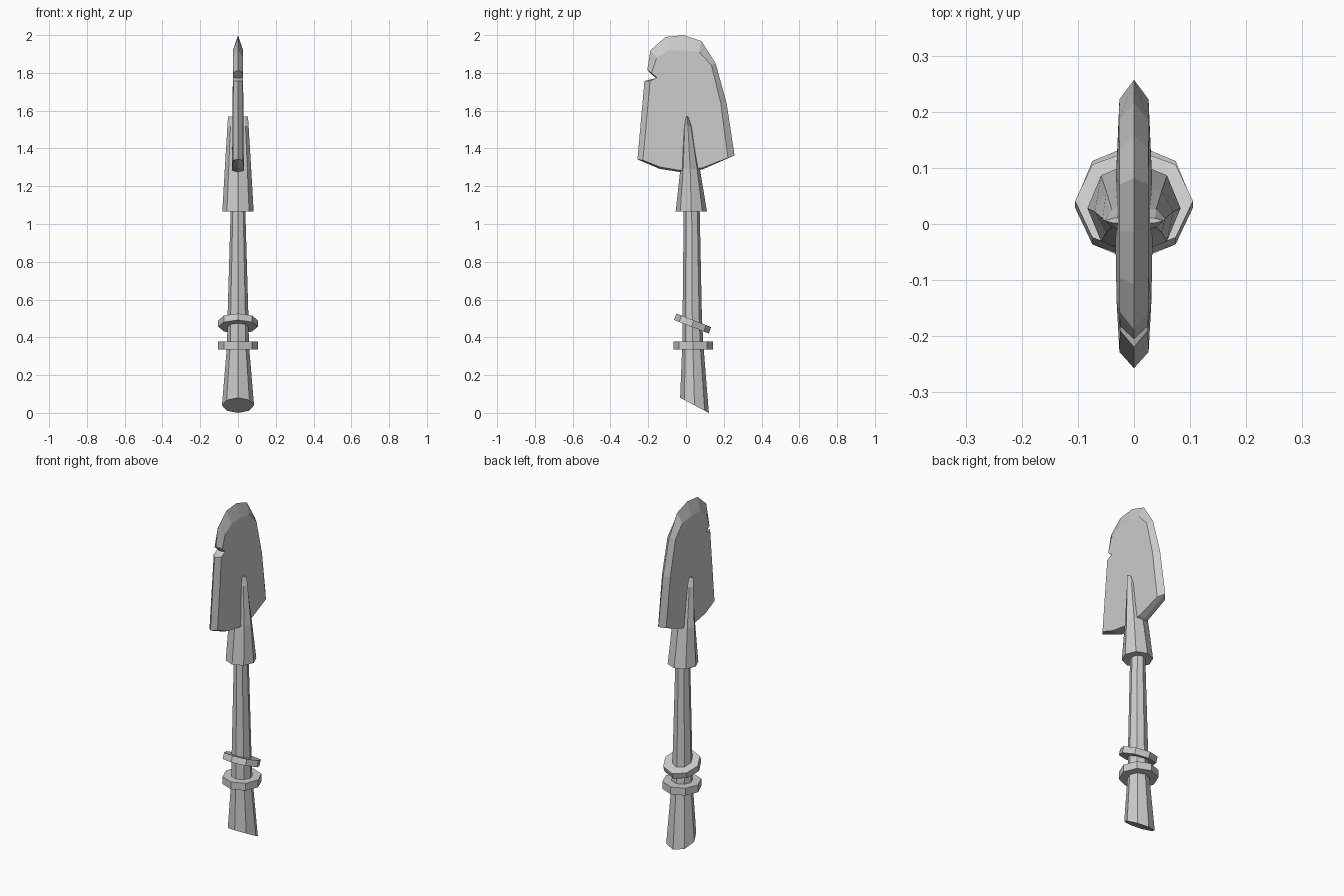
import bpy, bmesh
from math import cos, sin, pi


def finish(name, bm):
    bmesh.ops.recalc_face_normals(bm, faces=bm.faces[:])
    me = bpy.data.meshes.new(name)
    bm.to_mesh(me)
    bm.free()
    ob = bpy.data.objects.new(name, me)
    bpy.context.collection.objects.link(ob)
    return ob


def bridge(bm, a, b):
    n = len(a)
    for i in range(n):
        j = (i + 1) % n
        bm.faces.new((a[i], a[j], b[j], b[i]))


def loft(name, sections, sides=8):
    """Sections: centre y, z, x radius, y radius, z rise at the +y side."""
    bm = bmesh.new()
    rings = []
    for cy, z, rx, ry, rise in sections:
        angles = [2 * pi * i / sides for i in range(sides)]
        rings.append([bm.verts.new((rx * cos(a), cy + ry * sin(a), z + rise * sin(a)))
                      for a in angles])
    for a, b in zip(rings, rings[1:]):
        bridge(bm, a, b)
    bm.faces.new(rings[0])
    bm.faces.new(rings[-1])
    return finish(name, bm)


# Handle: slanted butt, tapering towards the blade
loft("handle", [(0.045, 0.04, 0.085, 0.076, -0.04),
                (0.036, 0.36, 0.058, 0.056, 0),
                (0.033, 0.52, 0.055, 0.051, 0),
                (0.030, 1.10, 0.038, 0.042, 0)])

# Collars: one level, one tilted
loft("lower_collar", [(0.038, 0.335, 0.105, 0.105, 0),
                      (0.038, 0.378, 0.105, 0.105, 0)])
loft("upper_collar", [(0.029, 0.456, 0.105, 0.092, -0.036),
                      (0.041, 0.490, 0.105, 0.092, -0.036)])

# Socket that narrows to a prong on each face of the blade
loft("socket", [(0.028, 1.065, 0.083, 0.083, 0),
                (0.022, 1.29, 0.070, 0.052, 0),
                (0.010, 1.52, 0.056, 0.023, 0),
                (0.006, 1.57, 0.053, 0.006, 0)])

# Blade: sharp rim at x = 0, inset faces on both sides
# each point: rim y, rim z, face y, face z, face half thickness
blade = [(-0.257, 1.342, -0.228, 1.338, 0.026), (-0.14, 1.292, -0.138, 1.302, 0.031),
         (-0.03, 1.275, -0.03, 1.284, 0.033), (0.085, 1.288, 0.085, 1.297, 0.032),
         (0.257, 1.363, 0.222, 1.350, 0.026), (0.215, 1.64, 0.184, 1.64, 0.027),
         (0.157, 1.85, 0.135, 1.84, 0.026), (0.082, 1.968, 0.07, 1.91, 0.026),
         (-0.013, 2.0, -0.013, 1.92, 0.026), (-0.108, 1.99, -0.095, 1.918, 0.026),
         (-0.188, 1.92, -0.155, 1.88, 0.026), (-0.205, 1.815, -0.182, 1.80, 0.025),
         (-0.16, 1.772, -0.155, 1.775, 0.026), (-0.22, 1.757, -0.19, 1.757, 0.025)]
bm = bmesh.new()
rim = [bm.verts.new((0, p[0], p[1])) for p in blade]
for side in (-1, 1):
    face = [bm.verts.new((side * p[4], p[2], p[3])) for p in blade]
    bridge(bm, rim, face)
    bm.faces.new(face)
finish("blade", bm)
